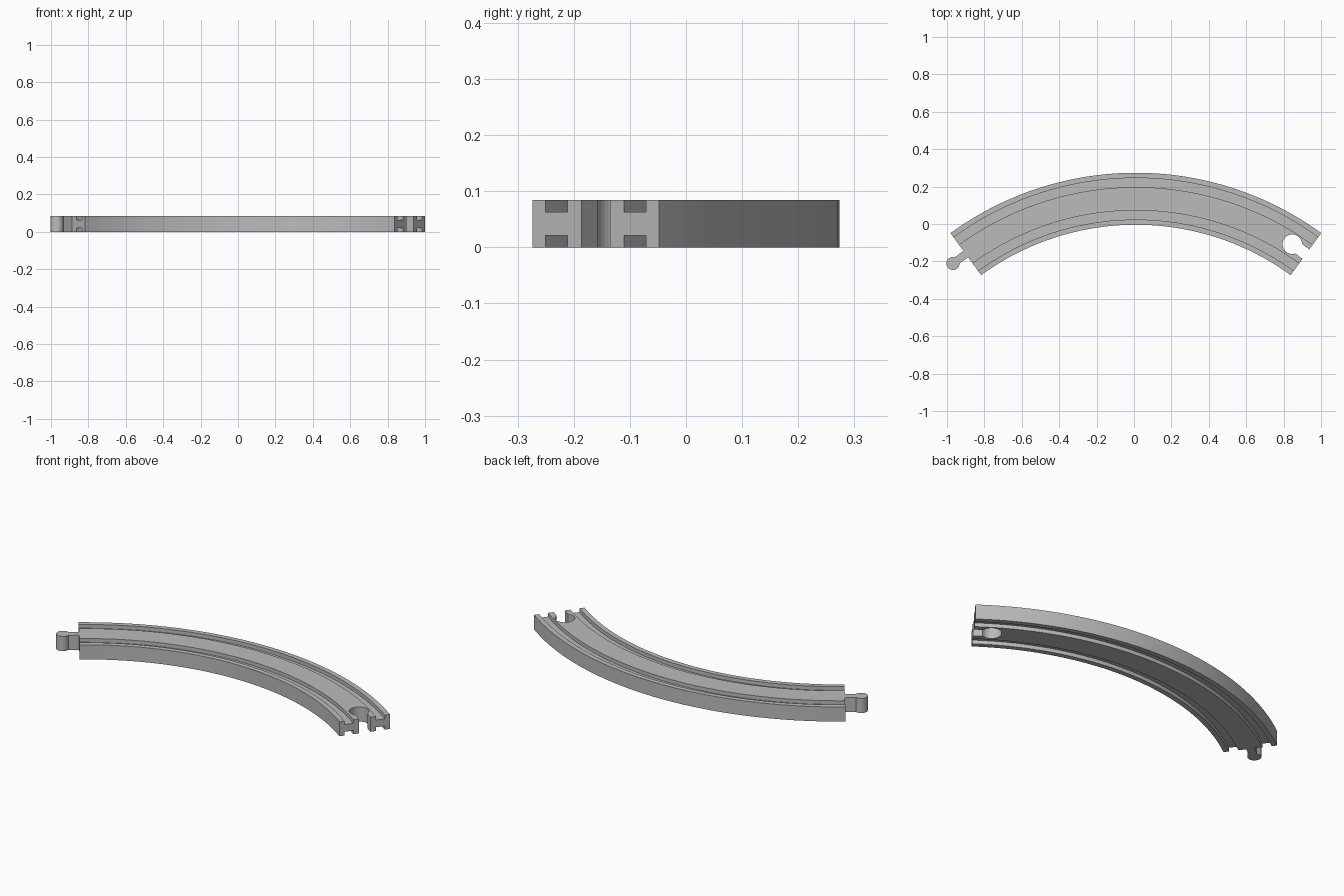
import bpy, bmesh, math
from mathutils import Vector

if "Cube" in bpy.data.objects:
    bpy.data.objects.remove(bpy.data.objects["Cube"])

CENTRE = Vector((0.01, -1.41, 0))       # centre of the bend
OUTER, WIDTH, HEIGHT = 1.684, 0.278, 0.084
MID = OUTER - WIDTH / 2
HALF = math.radians(36.05)              # half the swept angle
SEGMENTS = 40
DEPTH = 0.0214                          # groove depth
GROOVE = (0.062, 0.111)                 # groove edges, from the mid line

grey = bpy.data.materials.new("light grey")
grey.use_nodes = True
grey.diffuse_color = (0.5, 0.5, 0.5, 1)
grey.node_tree.nodes["Principled BSDF"].inputs["Base Color"].default_value = (0.5, 0.5, 0.5, 1)


def finish(name, bm):
    bmesh.ops.recalc_face_normals(bm, faces=bm.faces)
    mesh = bpy.data.meshes.new(name)
    bm.to_mesh(mesh)
    bm.free()
    mesh.materials.append(grey)
    obj = bpy.data.objects.new(name, mesh)
    bpy.context.collection.objects.link(obj)
    return obj


def on_arc(radius, angle, z=0):
    return CENTRE + Vector((radius * math.sin(angle), radius * math.cos(angle), z))


def keyhole(name, angle, centre_t, end_t, radius, half_neck, z0, z1):
    """Round head with a straight neck; t runs along the track from its end face."""
    bm = bmesh.new()
    origin = on_arc(MID, angle)
    along = Vector((math.cos(angle), -math.sin(angle), 0))
    side = Vector((math.sin(angle), math.cos(angle), 0))
    sign = 1 if end_t > centre_t else -1
    start = math.asin(half_neck / radius)
    outline = [(end_t, -half_neck), (end_t, half_neck)]
    for i in range(33):
        a = start + (2 * math.pi - 2 * start) * i / 32
        outline.append((centre_t + sign * radius * math.cos(a), radius * math.sin(a)))
    verts = [bm.verts.new(origin + along * t + side * s + Vector((0, 0, z0))) for t, s in outline]
    face = bm.faces.new(verts)
    top = bmesh.ops.extrude_face_region(bm, geom=[face])["geom"]
    moved = [g for g in top if isinstance(g, bmesh.types.BMVert)]
    bmesh.ops.translate(bm, verts=moved, vec=(0, 0, z1 - z0))
    return finish(name, bm)


# Cross-section with two wheel grooves above and two below
half_w = WIDTH / 2
a, b = GROOVE
level = HEIGHT - DEPTH
right_top = [(a, HEIGHT), (a, level), (b, level), (b, HEIGHT), (half_w, HEIGHT)]
top_line = [(-r, z) for r, z in reversed(right_top)] + right_top
profile = top_line + [(r, HEIGHT - z) for r, z in reversed(top_line)]

# Curved track body swept round the bend
bm = bmesh.new()
rings = []
for i in range(SEGMENTS + 1):
    ang = -HALF + 2 * HALF * i / SEGMENTS
    rings.append([bm.verts.new(on_arc(MID + r, ang, z)) for r, z in profile])
for p, q in zip(rings, rings[1:]):
    for j in range(len(p)):
        k = (j + 1) % len(p)
        bm.faces.new((p[j], p[k], q[k], q[j]))
bm.faces.new(rings[0])
bm.faces.new(rings[-1])
track = finish("track_body", bm)

# Socket cut into the left end
cutter = keyhole("socket_cutter", HALF, -0.09, 0.05, 0.052, 0.031, -0.05, HEIGHT + 0.05)
cutter.hide_render = True
cutter.hide_viewport = True
cut = track.modifiers.new("socket", "BOOLEAN")
cut.operation = "DIFFERENCE"
cut.solver = "EXACT"
cut.object = cutter

# Peg on the right end
peg = keyhole("connector_peg", -HALF, -0.085, 0, 0.035, 0.021, 0, HEIGHT)

# Smooth the curved walls, keep the edges sharp
bpy.ops.object.select_all(action="DESELECT")
for obj in (track, peg):
    obj.select_set(True)
bpy.context.view_layer.objects.active = track
bpy.ops.object.shade_smooth_by_angle(angle=math.radians(30))
